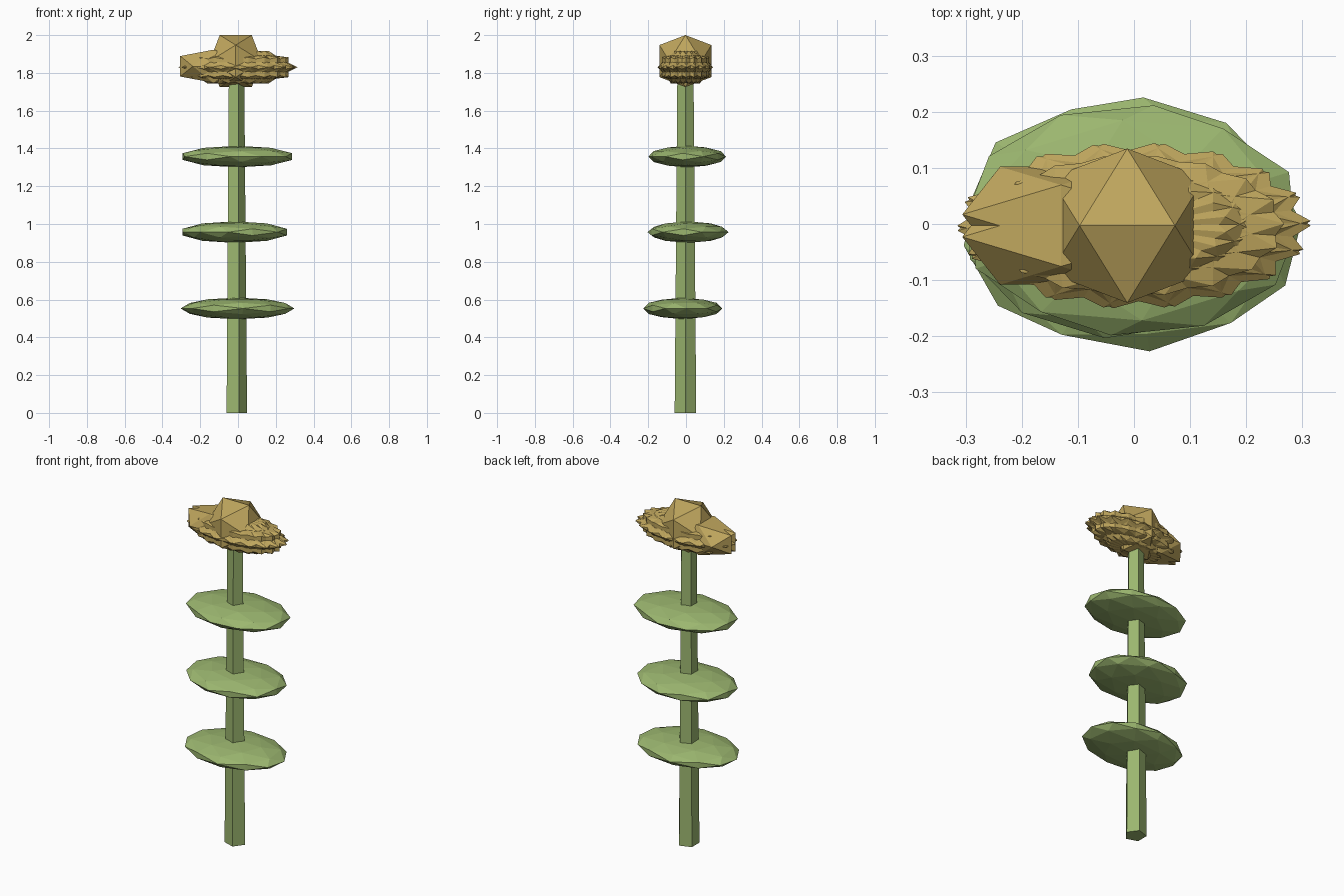
import bpy, bmesh
from math import sin, cos, pi, radians
from itertools import combinations
from mathutils import Vector, Matrix

if "Cube" in bpy.data.objects:
    bpy.data.objects.remove(bpy.data.objects["Cube"])

CX, CY = -0.012, -0.003   # stem axis


def material(name, rgb):
    m = bpy.data.materials.new(name)
    m.diffuse_color = (*rgb, 1)
    m.use_nodes = True
    m.node_tree.nodes["Principled BSDF"].inputs["Base Color"].default_value = m.diffuse_color
    return m


GREEN = material("leaf_green", (0.33, 0.47, 0.16))
GOLD = material("petal_gold", (0.52, 0.38, 0.11))


def finish(name, bm, mat):
    bmesh.ops.recalc_face_normals(bm, faces=bm.faces)
    me = bpy.data.meshes.new(name)
    bm.to_mesh(me)
    bm.free()
    ob = bpy.data.objects.new(name, me)
    me.materials.append(mat)
    bpy.context.collection.objects.link(ob)
    return ob


def ico_points(detail=0):
    """Unit icosahedron with an edge on top, optionally split once."""
    t = (1 + 5 ** 0.5) / 2
    pts = []
    for a in (-1, 1):
        for b in (-1, 1):
            pts += [Vector((a, 0, b * t)), Vector((0, a * t, b)), Vector((a * t, b, 0))]
    if detail:
        pts += [(p + q) / 2 for p, q in combinations(pts, 2) if (p - q).length < 2.1]
    return [p.normalized() for p in pts]


def add_hull(bm, pts):
    vs = [bm.verts.new(p) for p in pts]
    bmesh.ops.convex_hull(bm, input=vs)


def add_ellipsoid(bm, centre, radii, spin=0.0, axis='Z', detail=0):
    rot = Matrix.Rotation(spin, 3, axis)
    pts = []
    for p in ico_points(detail):
        q = rot @ p
        pts.append(Vector([c + r * v for c, r, v in zip(centre, radii, q)]))
    add_hull(bm, pts)


# five-sided tapering stem
bm = bmesh.new()
add_hull(bm, [(CX + r * cos(2 * pi * i / 5), CY + r * sin(2 * pi * i / 5), z)
              for z, r in ((0, 0.06), (1.8, 0.045)) for i in range(5)])
bmesh.ops.dissolve_limit(bm, angle_limit=radians(1), verts=bm.verts, edges=bm.edges)
finish("stem", bm, GREEN)

# three flat leaves, each fitted to its own extents: x0, x1, y0, y1, z, spin
leaves = [(-0.305, 0.300, -0.228, 0.193, 0.553, 0.1),
          (-0.310, 0.275, -0.205, 0.227, 0.957, 0.9),
          (-0.310, 0.304, -0.200, 0.213, 1.357, 2.0)]
for n, (x0, x1, y0, y1, z, spin) in enumerate(leaves, 1):
    bm = bmesh.new()
    add_ellipsoid(bm, ((x0 + x1) / 2, (y0 + y1) / 2, z),
                  ((x1 - x0) / 2, (y1 - y0) / 2, 0.057), spin, detail=1)
    finish(f"leaf_{n}", bm, GREEN)

# spiky flower head: icosahedra spun about z, then stretched along x
bm = bmesh.new()
for i in range(9):
    add_ellipsoid(bm, (0, CY, 1.83), (0.315, 0.148, 0.1),
                  radians(31.7) + pi * i / 9)
# blunt left end of the petals
for dy in (-0.02, 0.02):
    add_ellipsoid(bm, (-0.13, CY + dy, 1.835), (0.207, 0.1, 0.103), pi / 2, 'X')
finish("petals", bm, GOLD)

# round flower centre
bm = bmesh.new()
add_ellipsoid(bm, (CX, CY, 1.8625), (0.1616,) * 3)
finish("flower_centre", bm, GOLD)
